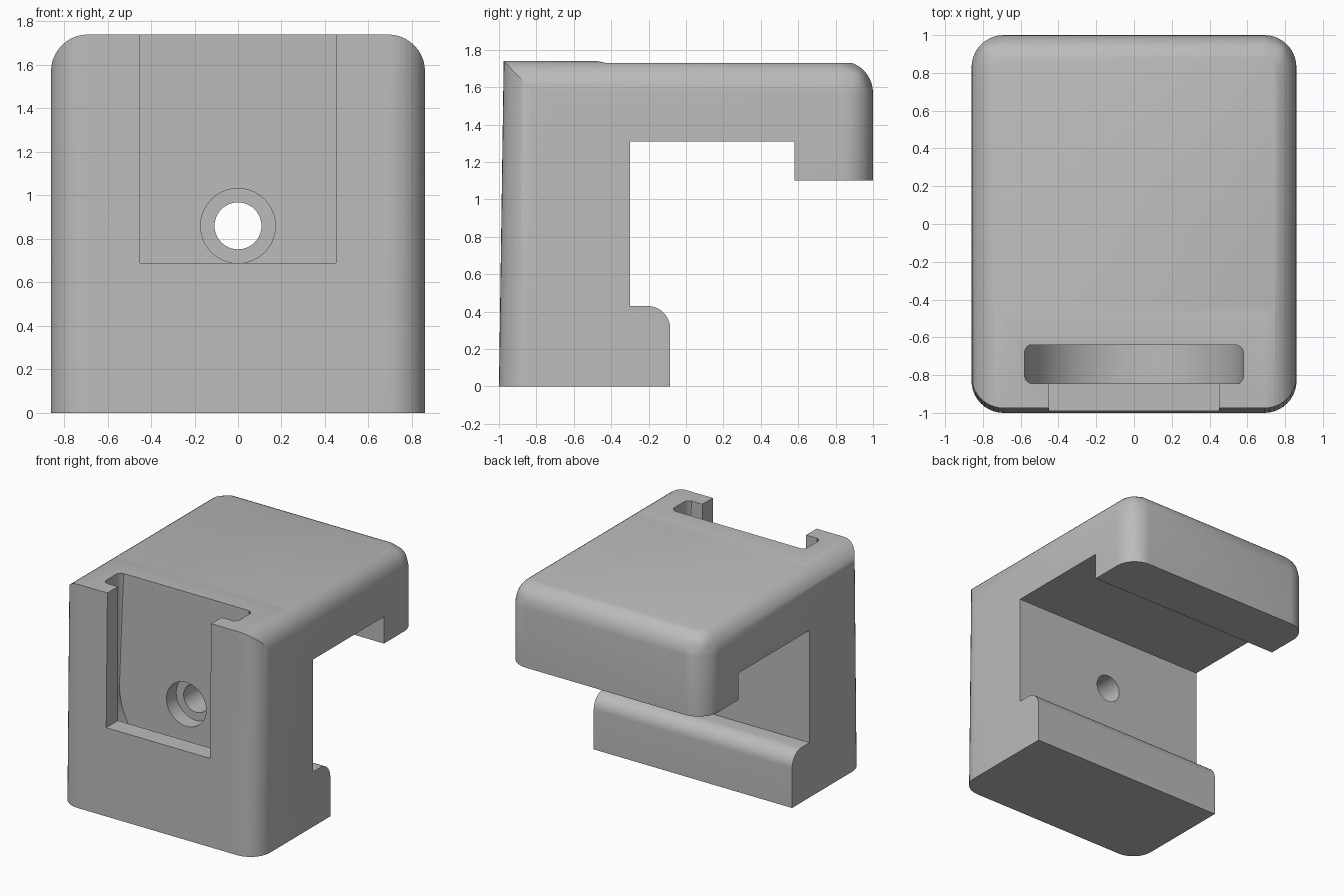
import bpy, bmesh, math
from mathutils import Vector

if "Cube" in bpy.data.objects:
    bpy.data.objects.remove(bpy.data.objects["Cube"], do_unlink=True)

grey = bpy.data.materials.new("plain grey")
grey.use_nodes = True
grey.diffuse_color = (0.5, 0.5, 0.5, 1)
grey.node_tree.nodes["Principled BSDF"].inputs["Base Color"].default_value = (0.5, 0.5, 0.5, 1)

HALF, TOP, R = 0.86, 1.74, 0.17


def add_object(name, bm):
    bmesh.ops.recalc_face_normals(bm, faces=bm.faces)
    mesh = bpy.data.meshes.new(name)
    bm.to_mesh(mesh)
    bm.free()
    mesh.materials.append(grey)
    ob = bpy.data.objects.new(name, mesh)
    bpy.context.collection.objects.link(ob)
    return ob


def prism(points, place, low, high):
    """Extrude a 2D outline; place(a, b, depth) gives the 3D position."""
    bm = bmesh.new()
    ends = [[bm.verts.new(place(a, b, d)) for a, b in points] for d in (low, high)]
    caps = [bm.faces.new(e) for e in ends]
    n = len(points)
    for i in range(n):
        j = (i + 1) % n
        bm.faces.new((ends[0][i], ends[0][j], ends[1][j], ends[1][i]))
    return bm, caps


def arc(cx, cy, r, start, end, steps=10):
    angles = [math.radians(start + (end - start) * i / steps) for i in range(steps + 1)]
    return [(cx + r * math.cos(a), cy + r * math.sin(a)) for a in angles]


def box(x0, x1, y0, y1, z0, z1):
    return prism([(x0, y0), (x1, y0), (x1, y1), (x0, y1)],
                 lambda a, b, d: (a, b, d), z0, z1)[0]


def combine(target, cutter, operation):
    cutter.hide_render = True
    mod = target.modifiers.new(cutter.name, 'BOOLEAN')
    mod.operation, mod.object, mod.solver = operation, cutter, 'EXACT'
    bpy.context.view_layer.objects.active = target
    bpy.ops.object.modifier_apply(modifier=mod.name)
    bpy.data.objects.remove(cutter, do_unlink=True)


# Body block, rounded along the back corners and the side and back top edges
bm = box(-HALF, HALF, -1.5, 1, 0, TOP)
rounded = []
for e in bm.edges:
    mid = (e.verts[0].co + e.verts[1].co) / 2
    on_top, on_side, on_back = mid.z > TOP - .01, abs(mid.x) > HALF - .01, mid.y > .99
    if on_top + on_side + on_back == 2:
        rounded.append(e)
bmesh.ops.bevel(bm, geom=rounded, offset=R, segments=10, profile=0.5, affect='EDGES')
body = add_object("clip_body", bm)

# Front corners rounded, front face leaning slightly back
plan = arc(-HALF + R, -1 + R, R, 180, 270) + arc(HALF - R, -1 + R, R, 270, 360)
plan = [(a * 1.0005, b) for a, b in plan] + [(HALF * 1.0005, 1.4), (-HALF * 1.0005, 1.4)]
front_shape, _ = prism(plan, lambda a, b, d: (a, b + 0.0145 * d, d), -0.1, 1.9)
combine(body, add_object("front_shape", front_shape), 'INTERSECT')

# Side outline: lower lip, open channel, upper hook and shallow top step
side = [(-1.3, -.1), (-.085, -.1)] + arc(-.205, .31, .12, 0, 90)
side += [(-.3, .43), (-.3, 1.31), (.58, 1.31), (.58, 1.1), (1.2, 1.1),
         (1.2, 1.73), (-.43, 1.73), (-.48, 1.8), (-1.3, 1.8)]
side[-2] = (-.48, TOP + .001)
side[-1] = (-1.3, TOP + .001)
side_shape, _ = prism(side, lambda a, b, d: (d, a, b), -1.2, 1.2)
combine(body, add_object("side_shape", side_shape), 'INTERSECT')

# Round-bottomed disc slot with softened rims
slot_outline = arc(0, .86, .58, 180, 360, 40) + [(.58, 2), (-.58, 2)]
slot, caps = prism(slot_outline, lambda a, b, d: (a, d, b), -.845, -.64)
rims = [e for f in caps for e in f.edges]
bmesh.ops.bevel(slot, geom=rims, offset=.045, segments=5, profile=0.5, affect='EDGES')
combine(body, add_object("disc_slot", slot), 'DIFFERENCE')

# Front opening into the slot
combine(body, add_object("front_opening", box(-.45, .45, -1.2, -.75, .69, 2)), 'DIFFERENCE')

# Screw hole and counterbore
for name, radius, y0, y1 in (("counterbore", .172, -.75, -.52), ("screw_hole", .108, -.75, -.2)):
    hole, _ = prism(arc(0, .86, radius, 0, 360, 40)[:-1], lambda a, b, d: (a, d, b), y0, y1)
    combine(body, add_object(name, hole), 'DIFFERENCE')

bpy.ops.object.select_all(action='DESELECT')
body.select_set(True)
bpy.context.view_layer.objects.active = body
bpy.ops.object.shade_smooth_by_angle(angle=math.radians(30))
